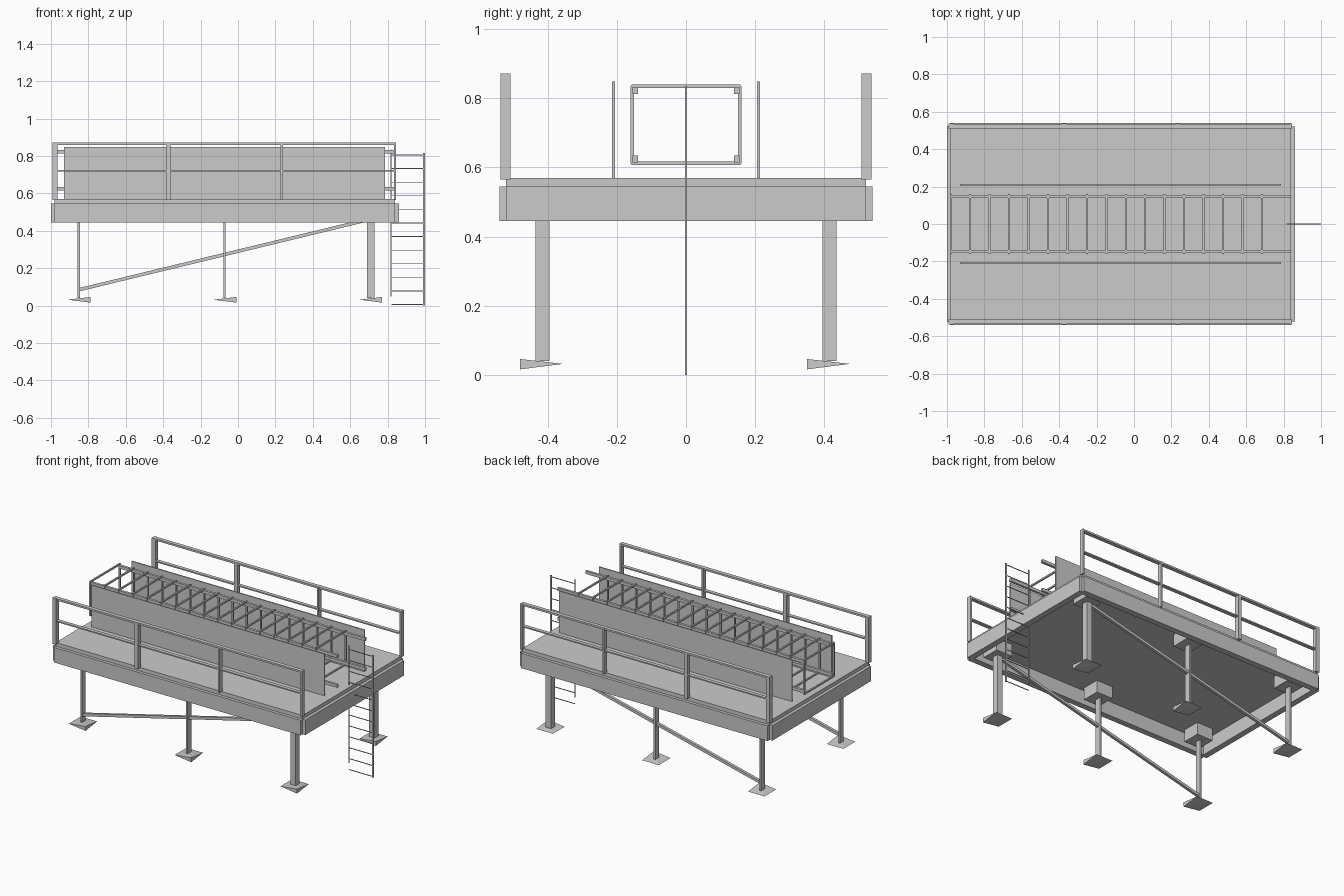
import bpy, bmesh
from mathutils import Vector

if "Cube" in bpy.data.objects:
    bpy.data.objects.remove(bpy.data.objects["Cube"])


def mesh_object(name, bm):
    bmesh.ops.recalc_face_normals(bm, faces=bm.faces)
    me = bpy.data.meshes.new(name)
    bm.to_mesh(me)
    bm.free()
    ob = bpy.data.objects.new(name, me)
    bpy.context.collection.objects.link(ob)
    return ob


def add_box(bm, x0, x1, y0, y1, z0, z1):
    r = bmesh.ops.create_cube(bm, size=1)
    bmesh.ops.scale(bm, vec=(x1 - x0, y1 - y0, z1 - z0), verts=r["verts"])
    bmesh.ops.translate(bm, vec=((x0 + x1) / 2, (y0 + y1) / 2, (z0 + z1) / 2), verts=r["verts"])


def boxes(name, items):
    bm = bmesh.new()
    for it in items:
        add_box(bm, *it)
    return mesh_object(name, bm)


def bar(name, a, b, w):
    # square bar between two points
    a, b = Vector(a), Vector(b)
    bm = bmesh.new()
    r = bmesh.ops.create_cube(bm, size=1)
    bmesh.ops.scale(bm, vec=(w, w, (b - a).length), verts=r["verts"])
    ob = mesh_object(name, bm)
    ob.rotation_mode = 'QUATERNION'
    ob.rotation_quaternion = (b - a).to_track_quat('Z', 'Y')
    ob.location = (a + b) / 2
    return ob


SIDES = (("front", -1), ("back", 1))
X0, X1 = -0.98, 0.84

# deck plate and perimeter frame
boxes("deck_plate", [(X0, X1, -0.52, 0.52, 0.54, 0.57)])
boxes("deck_frame",
      [(X0, X1, s * 0.52 - 0.02, s * 0.52 + 0.02, 0.445, 0.545) for _, s in SIDES]
      + [(x - 0.02, x + 0.02, -0.52, 0.52, 0.445, 0.545) for x in (X0, X1)])

# legs with head blocks and wedge-shaped feet
for side, s in SIDES:
    y = s * 0.415
    for x, w in ((-0.852, 0.006), (-0.072, 0.006), (0.71, 0.02)):
        boxes(side + "_leg", [(x - w, x + w, y - 0.02, y + 0.02, 0.04, 0.47)])
        xc = {-0.852: -0.85, -0.072: -0.07}.get(x, x)
        boxes(side + "_leg_head", [(xc - 0.06, xc + 0.06, y - 0.06, y + 0.06, 0.46, 0.541)])
        bm = bmesh.new()
        yc = y - 0.003
        for dx, dy, z in ((-1, -1, 0.032), (-1, 1, 0.032), (1, 1, 0.032), (1, -1, 0.016), (1, -1, 0.046)):
            bm.verts.new((xc + dx * 0.061, yc + dy * 0.062, z))
        bmesh.ops.convex_hull(bm, input=bm.verts)
        mesh_object(side + "_foot", bm)
    # long diagonal brace
    bar(side + "_brace", (-0.85, y, 0.085), (0.69, y, 0.458), 0.018)

# side form panels
for side, s in SIDES:
    boxes(side + "_form_panel", [(-0.93, 0.787, s * 0.21 - 0.004, s * 0.21 + 0.004, 0.57, 0.848)])

# reinforcement cage: corner bars and rectangular stirrups
boxes("cage_bars", [(X0, X1, s * 0.147 - 0.008, s * 0.147 + 0.008, z - 0.01, z + 0.01)
                    for s in (-1, 1) for z in (0.625, 0.823)])
t = 0.005
stirrups = []
for i in range(17):
    x = X0 + 0.104 * i
    for s in (-1, 1):
        yc = s * 0.156
        stirrups.append((x - t, x + t, yc - t, yc + t, 0.612, 0.835))
    for z in (0.612, 0.835):
        stirrups.append((x - t, x + t, -0.158, 0.158, z - t, z + t))
boxes("cage_stirrups", stirrups)

# guard rails
for side, s in SIDES:
    y = s * 0.522
    boxes(side + "_rail_posts", [(x - w, x + w, y - 0.015, y + 0.015, 0.565, 0.872)
                                 for x, w in ((-0.978, 0.013), (-0.373, 0.013), (0.234, 0.006), (0.84, 0.006))])
    boxes(side + "_top_rail", [(X0, X1, y - 0.013, y + 0.013, 0.86, 0.872)])
    boxes(side + "_mid_rail", [(X0, X1, y - 0.012, y + 0.012, 0.716, 0.724)])

# access ladder at the right end
boxes("ladder_rails", [(0.99, 1.0, -0.003, 0.003, 0.0, 0.815),
                       (0.816, 0.821, -0.003, 0.003, 0.05, 0.835)])
boxes("ladder_rungs", [(0.82, 0.995, -0.002, 0.002, z - 0.002, z + 0.002)
                       for z in [0.006 + 0.0727 * i for i in range(12)]])
